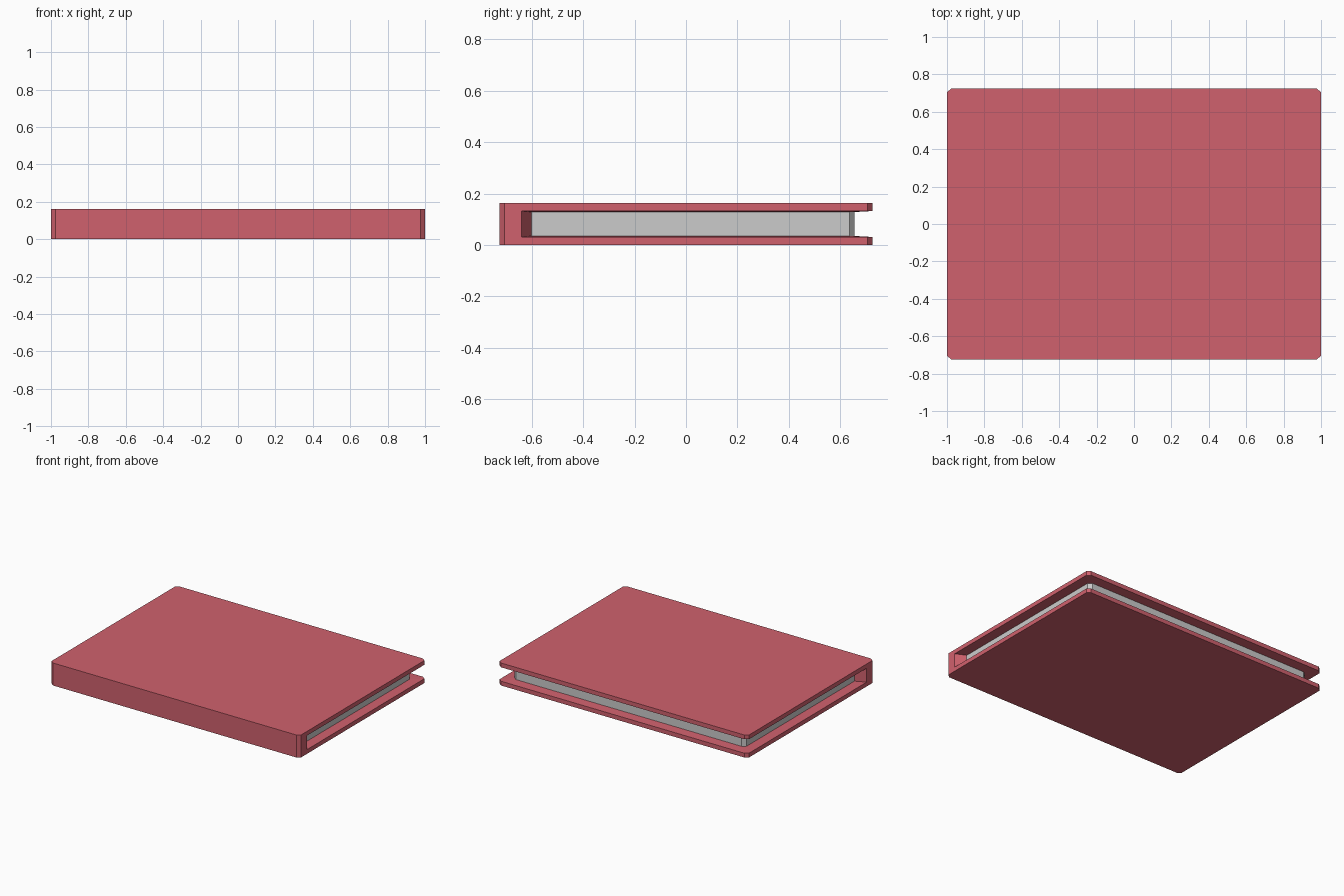
import bpy, bmesh

if "Cube" in bpy.data.objects:
    bpy.data.objects.remove(bpy.data.objects["Cube"])

H = 0.163          # total thickness
RIM, DEEP = 0.031, 0.035   # cover thickness at the edge / at the pages


def outline(x, y_back, y_hinge):
    """Open side path: right hinge, round the chamfered back, left hinge."""
    half = [(x, y_hinge), (x, y_back - 0.02), (x - 0.025, y_back)]
    return half + [(-px, py) for px, py in reversed(half)]


def ring(bm, pts, z):
    return [bm.verts.new((x, y, z)) for x, y in pts]


def strip(bm, a, b):
    for i in range(len(a) - 1):
        bm.faces.new((a[i], a[i + 1], b[i + 1], b[i]))


def finish(bm, name, color=None):
    mesh = bpy.data.meshes.new(name)
    bm.to_mesh(mesh)
    bm.free()
    obj = bpy.data.objects.new(name, mesh)
    bpy.context.collection.objects.link(obj)
    if color:
        mat = bpy.data.materials.new(name + "_color")
        mat.diffuse_color = color
        mat.use_nodes = True
        mat.node_tree.nodes["Principled BSDF"].inputs["Base Color"].default_value = mat.diffuse_color
        mesh.materials.append(mat)
    return obj


outer = outline(1.0, 0.725, -0.64)
inner = outline(0.93, 0.655, -0.60)
spine = [(-1, -0.705), (-0.975, -0.725), (0.975, -0.725), (1, -0.705)]

# Cover: two boards joined by the spine, with sloping inner faces
bm = bmesh.new()
low, low_rim, high_rim, high = [ring(bm, outer, z) for z in (0, RIM, H - RIM, H)]
low_in, high_in = ring(bm, inner, DEEP), ring(bm, inner, H - DEEP)
sp_low, sp_high = ring(bm, spine, 0), ring(bm, spine, H)
strip(bm, low, low_rim)
strip(bm, low_rim, low_in)
strip(bm, high_in, high_rim)
strip(bm, high_rim, high)
strip(bm, sp_low, sp_high)
bm.faces.new((low + sp_low)[::-1])
bm.faces.new(high + sp_high)
# Spine ends and the slanted inner spine faces
for e, s in ((0, -1), (-1, 0)):
    bm.faces.new((sp_low[s], low[e], low_rim[e], high_rim[e], high[e], sp_high[s]))
    bm.faces.new((low_rim[e], low_in[e], high_in[e], high_rim[e]))
bmesh.ops.recalc_face_normals(bm, faces=bm.faces)
# the page opening leaves the shell open, so make sure the top faces up
bm.normal_update()
if max(bm.faces, key=lambda f: f.calc_center_median().z).normal.z < 0:
    bmesh.ops.reverse_faces(bm, faces=bm.faces)
finish(bm, "book_cover", (0.63, 0.12, 0.155, 1))

# Page edges: recessed wall around the three open sides
bm = bmesh.new()
strip(bm, ring(bm, inner, DEEP), ring(bm, inner, H - DEEP))
finish(bm, "page_block")
